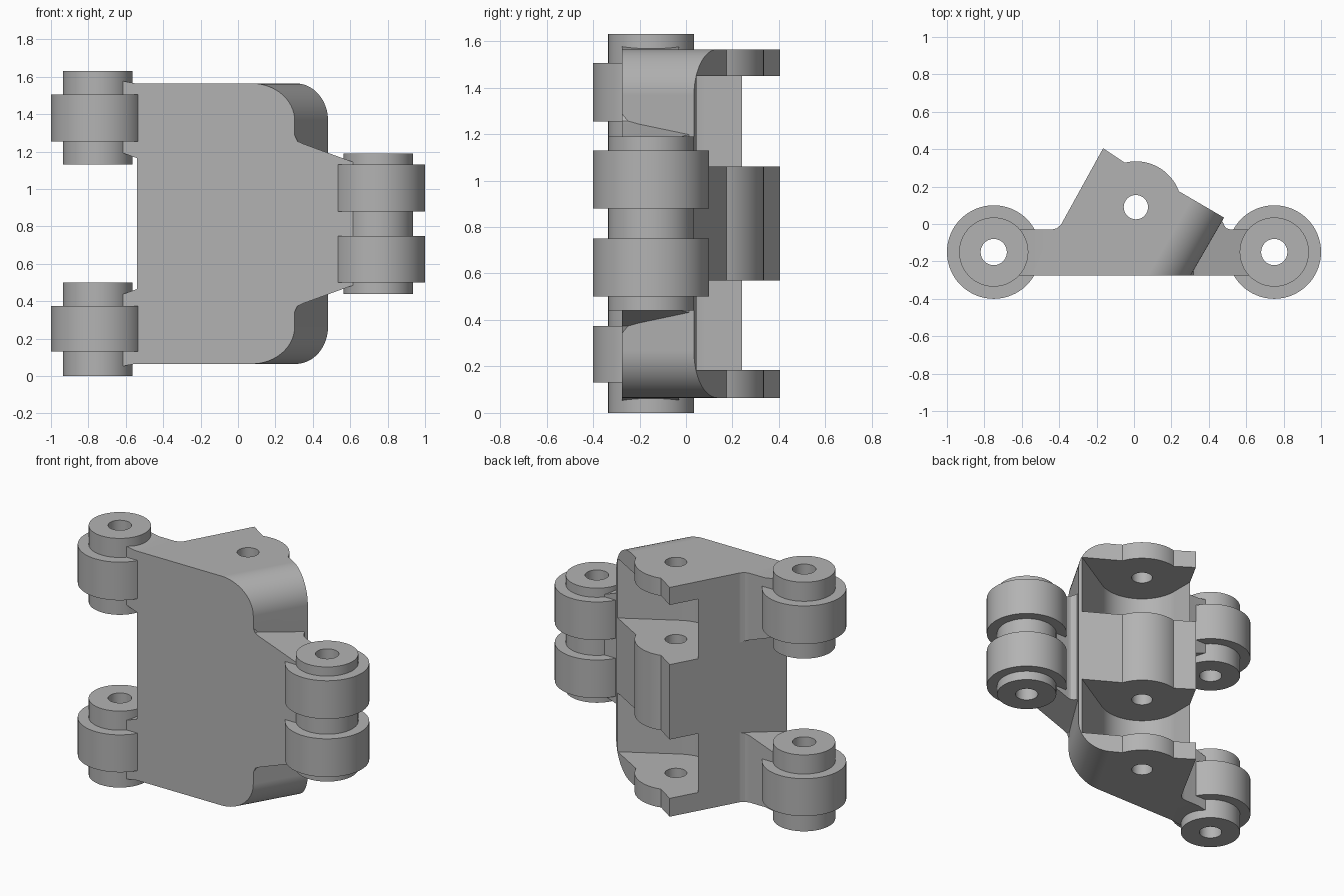
import bpy, bmesh
from math import cos, sin, pi, radians
from mathutils import Vector

if "Cube" in bpy.data.objects:
    bpy.data.objects.remove(bpy.data.objects["Cube"])

grey = bpy.data.materials.new("plain grey")
grey.use_nodes = True
grey.diffuse_color = (0.45, 0.45, 0.45, 1)
grey.node_tree.nodes["Principled BSDF"].inputs["Base Color"].default_value = (0.45, 0.45, 0.45, 1)

X, Y, Z = Vector((1, 0, 0)), Vector((0, 1, 0)), Vector((0, 0, 1))
U = Vector((cos(pi / 6), -sin(pi / 6), 0))   # across the slanted block
V = Vector((sin(pi / 6), cos(pi / 6), 0))    # along the slanted walls
HEIGHT = 1.63
PIN = (0.01, 0.09)


def arc(centre, r, start, end, steps=16):
    angles = [radians(start + (end - start) * i / steps) for i in range(steps + 1)]
    return [(centre[0] + r * cos(a), centre[1] + r * sin(a)) for a in angles]


def make_object(name, bm):
    bmesh.ops.recalc_face_normals(bm, faces=bm.faces)
    mesh = bpy.data.meshes.new(name)
    bm.to_mesh(mesh)
    bm.free()
    mesh.materials.append(grey)
    obj = bpy.data.objects.new(name, mesh)
    bpy.context.collection.objects.link(obj)
    return obj


def prism(name, points, low, high, a=X, b=Y, c=Z):
    """Extrude a 2D outline lying in axes a, b along axis c."""
    bm = bmesh.new()
    face = bm.faces.new([bm.verts.new(a * p + b * q + c * low) for p, q in points])
    ext = bmesh.ops.extrude_face_region(bm, geom=[face])
    moved = [v for v in ext["geom"] if isinstance(v, bmesh.types.BMVert)]
    bmesh.ops.translate(bm, verts=moved, vec=c * (high - low))
    return make_object(name, bm)


def combine(target, tool, operation):
    mod = target.modifiers.new("combine", 'BOOLEAN')
    mod.object, mod.operation, mod.solver = tool, operation, 'EXACT'
    bpy.context.view_layer.objects.active = target
    bpy.ops.object.modifier_apply(modifier=mod.name)
    bpy.data.objects.remove(tool)


def finish(obj):
    bpy.ops.object.select_all(action='DESELECT')
    obj.select_set(True)
    bpy.context.view_layer.objects.active = obj
    bpy.ops.object.shade_smooth_by_angle(angle=radians(25))
    mod = obj.modifiers.new("even shading", 'WEIGHTED_NORMAL')
    mod.keep_sharp = True


def roller(name, x, profile, segments=64):
    """Lathe a closed (radius, height) outline around a vertical axis."""
    bm = bmesh.new()
    rings = []
    for i in range(segments):
        t = 2 * pi * i / segments
        rings.append([bm.verts.new((x + r * cos(t), -0.15 + r * sin(t), z)) for r, z in profile])
    n = len(profile)
    for i in range(segments):
        p, q = rings[i], rings[(i + 1) % segments]
        for j in range(n):
            k = (j + 1) % n
            bm.faces.new((p[j], q[j], q[k], p[k]))
    finish(make_object(name, bm))


def stepped(low, high, bands):
    """Narrow hollow barrel from low to high with wide bands."""
    hole, narrow, wide = 0.07, 0.185, 0.25
    pts = [(hole, low), (narrow, low)]
    for z0, z1 in bands:
        pts += [(narrow, z0), (wide, z0), (wide, z1), (narrow, z1)]
    return pts + [(narrow, high), (hole, high)]


# Slanted block: plan outline cut by a round-cornered side outline
plan = [(-0.54, -0.275), (0.45, -0.275), (0.552, -0.007), (0.24, 0.175)]
plan += arc(PIN, 0.245, 20, 104, 24)[1:] + [(-0.165, 0.405)]
body = prism("bracket_body", plan, -0.1, 1.8)
side = [(-0.7, 0.065)] + arc((0.2, 0.265), 0.2, -90, 0) + arc((0.2, 1.365), 0.2, 0, 90) + [(-0.7, 1.565)]
combine(body, prism("side_cutter", side, -1, 1, U, Z, V), 'INTERSECT')


# Tapered arms with a small rounded root
def arm(name, plan_points, elevation):
    obj = prism(name, plan_points, -0.1, 1.8)
    combine(obj, prism("arm_cutter", elevation, -1, 1, X, Z, Y), 'INTERSECT')
    combine(body, obj, 'UNION')


left_plan = [(-0.66, -0.275), (-0.3, -0.275), (-0.3, 0.03), (-0.372, 0.025),
             (-0.392, -0.005), (-0.412, -0.023), (-0.44, -0.03), (-0.66, -0.03)]
upper = [(-0.65, 1.583), (-0.55, 1.565), (-0.3, 1.565), (-0.3, 1.077), (-0.65, 1.205)]
arm("upper_arm", left_plan, upper)
arm("lower_arm", left_plan, [(x, HEIGHT - z) for x, z in upper])

right_plan = [(0.66, -0.275), (0.25, -0.275), (0.25, -0.06), (0.46, 0.015), (0.474, 0.012),
              (0.482, -0.008), (0.495, -0.023), (0.515, -0.03), (0.66, -0.03)]
taper = [(0.65, 1.132), (0.345, 1.243), (0.318, 1.256), (0.304, 1.285), (0.25, 1.285)]
arm("right_arm", right_plan, taper + [(x, HEIGHT - z) for x, z in reversed(taper)])

# Two pockets that leave three lugs at the back
pocket = [(-0.255, 0.6)] + arc(PIN, 0.265, 180, 300, 32)
end = pocket[-1]
pocket += [(end[0] + 0.6 * cos(pi / 6), end[1] + 0.6 * sin(pi / 6)), (0.66, 0.6)]
for low, high in ((0.185, 0.57), (1.06, 1.45)):
    combine(body, prism("pocket_cutter", pocket, low, high), 'DIFFERENCE')

# Pin hole through the lugs
combine(body, prism("pin_cutter", arc(PIN, 0.065, 0, 350, 35), -0.2, 1.9), 'DIFFERENCE')
finish(body)

# Rollers
lower_band = (0.13, 0.375)
roller("lower_left_roller", -0.75, stepped(0, 0.5, [lower_band]))
roller("upper_left_roller", -0.75, stepped(1.13, HEIGHT, [(1.255, 1.505)]))
roller("right_roller_pair", 0.75, stepped(0.44, 1.19, [(0.5, 0.75), (0.88, 1.13)]))
